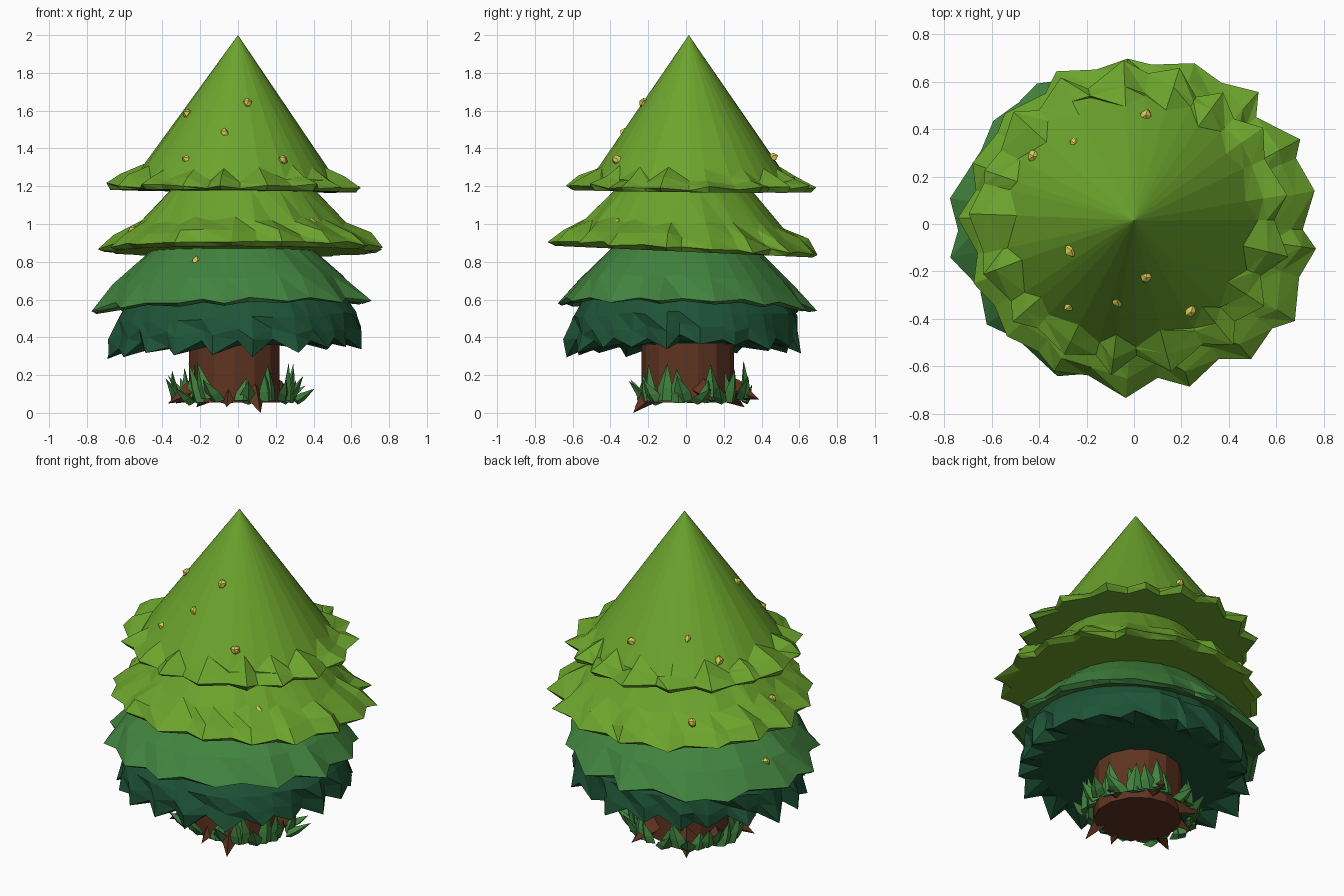
import bpy, bmesh, math, random
from mathutils import Vector

random.seed(11)
cube = bpy.data.objects.get("Cube")
if cube:
    bpy.data.objects.remove(cube)


def material(name, rgb):
    m = bpy.data.materials.new(name)
    m.use_nodes = True
    m.diffuse_color = (*rgb, 1)
    bsdf = m.node_tree.nodes["Principled BSDF"]
    bsdf.inputs["Base Color"].default_value = (*rgb, 1)
    bsdf.inputs["Roughness"].default_value = 0.9
    return m


lime = material("lime green", (0.15, 0.37, 0.026))
green = material("leaf green", (0.054, 0.23, 0.05))
dark = material("dark green", (0.013, 0.088, 0.038))
bark = material("bark brown", (0.115, 0.034, 0.015))
gold = material("gold", (0.7, 0.62, 0.09))


def finish(bm, name, mat):
    bmesh.ops.recalc_face_normals(bm, faces=bm.faces)
    me = bpy.data.meshes.new(name)
    bm.to_mesh(me)
    bm.free()
    me.materials.append(mat)
    ob = bpy.data.objects.new(name, me)
    bpy.context.collection.objects.link(ob)
    return ob


def jitter(a):
    return random.uniform(-a, a)


def tier(name, mat, centre, tilt, wide, top, bottom, rings, n):
    """Jagged skirt: rings hold radius, height, jitter, tip length, tip rise."""
    bm = bmesh.new()
    cx, cy = centre
    apex = bm.verts.new((0, 0.015, top))
    base = bm.verts.new((cx, cy, bottom))
    tips = [random.uniform(0.3, 1) if i % 2 else random.uniform(-1, -0.2) for i in range(n)]
    turn = [jitter(0.32) for i in range(n)]
    loops = []
    for r, z, jit, out, rise in rings:
        loop = []
        for i in range(n):
            a = (i + turn[i]) * math.tau / n
            rr = r + jitter(jit) + tips[i] * out
            x, y = rr * wide * math.cos(a), rr * math.sin(a)
            zz = z + jitter(jit * 0.7) + tips[i] * rise + tilt[0] * x + tilt[1] * y
            loop.append(bm.verts.new((cx + x, cy + y, zz)))
        loops.append(loop)
    for i in range(n):
        j = (i + 1) % n
        bm.faces.new((apex, loops[0][i], loops[0][j]))
        bm.faces.new((base, loops[-1][j], loops[-1][i]))
        for lo, hi in zip(loops[1:], loops):
            bm.faces.new((hi[i], lo[i], lo[j]))
            bm.faces.new((hi[i], lo[j], hi[j]))
    return finish(bm, name, mat)


# Foliage tiers, from the top down
tier("top_tier", lime, (-0.015, 0.02), (-0.01, -0.01), 1.02, 2.0, 1.172,
     [(0.505, 1.265, 0, -0.035, 0.051), (0.56, 1.232, 0.022, 0.025, 0.015),
      (0.63, 1.198, 0.015, 0.045, 0.006), (0.605, 1.174, 0, 0.045, 0)], 34)
tier("second_tier", lime, (0.025, 0), (0, -0.045), 1.06, 1.58, 0.855,
     [(0.37, 1.17, 0, 0, 0), (0.515, 1.0, 0.018, -0.02, 0.015),
      (0.62, 0.935, 0.02, 0.025, 0.01), (0.69, 0.878, 0.012, 0.042, -0.01),
      (0.655, 0.853, 0, 0.04, 0)], 34)
tier("third_tier", green, (-0.045, 0), (0.035, -0.03), 1.09, 1.1, 0.61,
     [(0.385, 0.87, 0, 0, 0), (0.56, 0.7, 0.012, 0, 0),
      (0.662, 0.57, 0.015, 0.035, -0.02), (0.635, 0.56, 0, 0.03, -0.014),
      (0.5, 0.61, 0, 0, 0)], 28)
tier("bottom_tier", dark, (-0.01, -0.01), (0.03, 0.01), 1.07, 0.85, 0.36,
     [(0.53, 0.62, 0, 0, 0), (0.595, 0.51, 0.015, 0, 0),
      (0.61, 0.43, 0.02, 0.02, -0.025), (0.612, 0.352, 0.015, 0.025, -0.045),
      (0.5, 0.36, 0, 0, 0)], 40)


def spike(bm, root, tip, width, depth):
    """Four-sided pointed blade from root to tip."""
    root, tip = Vector(root), Vector(tip)
    axis = (tip - root).normalized()
    out = Vector((root.x, root.y, 0)).normalized()
    side = Vector((-out.y, out.x, 0))
    out = side.cross(axis).normalized()
    ring = [root + side * width, root + out * depth, root - side * width, root - out * depth]
    low = [bm.verts.new(p) for p in ring]
    mid = [bm.verts.new(p + (tip - root) * 0.35) for p in ring]
    end = bm.verts.new(tip)
    bm.faces.new(low)
    for i in range(4):
        j = (i + 1) % 4
        bm.faces.new((low[i], low[j], mid[j], mid[i]))
        bm.faces.new((mid[i], mid[j], end))


# Trunk
bm = bmesh.new()
bmesh.ops.create_cone(bm, cap_ends=True, segments=14, radius1=0.245, radius2=0.245, depth=0.37)
bmesh.ops.translate(bm, verts=bm.verts, vec=(-0.02, 0.01, 0.24))
finish(bm, "trunk", bark)

# Roots
bm = bmesh.new()
for tip in [(0.12, -0.28, 0.0), (-0.37, -0.14, 0.05), (0.1, 0.39, 0.07), (0.31, 0.14, 0.06),
            (-0.22, 0.31, 0.03), (-0.06, -0.27, 0.03), (-0.33, 0.1, 0.05)]:
    spike(bm, (tip[0] * 0.5, tip[1] * 0.5, 0.15), tip, 0.06, 0.055)
finish(bm, "roots", bark)

# Grass tufts around the base, a few of them lying outward
bm = bmesh.new()
count = 34
for i in range(count):
    a = (i + jitter(0.4)) * math.tau / count
    r = random.uniform(0.25, 0.3)
    flat = i % 3 == 0
    lean = random.uniform(0.05, 0.1) if flat else random.uniform(-0.02, 0.04)
    height = random.uniform(0.12, 0.2) if flat else random.uniform(0.17, 0.28)
    twist = a + jitter(0.2)
    spike(bm, (1.1 * r * math.cos(a) - 0.01, r * math.sin(a) + 0.045, 0.065 + jitter(0.012)),
          (1.1 * (r + lean) * math.cos(twist) - 0.01, (r + lean) * math.sin(twist) + 0.045, height),
          0.043, 0.022)
finish(bm, "grass", green)

# Gold nuggets on the foliage
bm = bmesh.new()
for spot in [(0.05, -0.225, 1.64), (-0.07, -0.325, 1.48), (-0.265, -0.11, 1.58),
             (-0.27, -0.345, 1.34), (0.24, -0.37, 1.34), (0.05, 0.46, 1.35),
             (-0.25, 0.34, 1.4), (-0.425, 0.285, 1.29), (-0.22, -0.42, 0.8),
             (0.39, -0.36, 1.0), (-0.37, 0.47, 0.97), (-0.555, -0.04, 0.97),
             (-0.63, 0.12, 0.66)]:
    made = bmesh.ops.create_icosphere(bm, subdivisions=1, radius=0.027)["verts"]
    for v in made:
        v.co = v.co * random.uniform(0.75, 1.25) + Vector(spot)
finish(bm, "gold_nuggets", gold)
